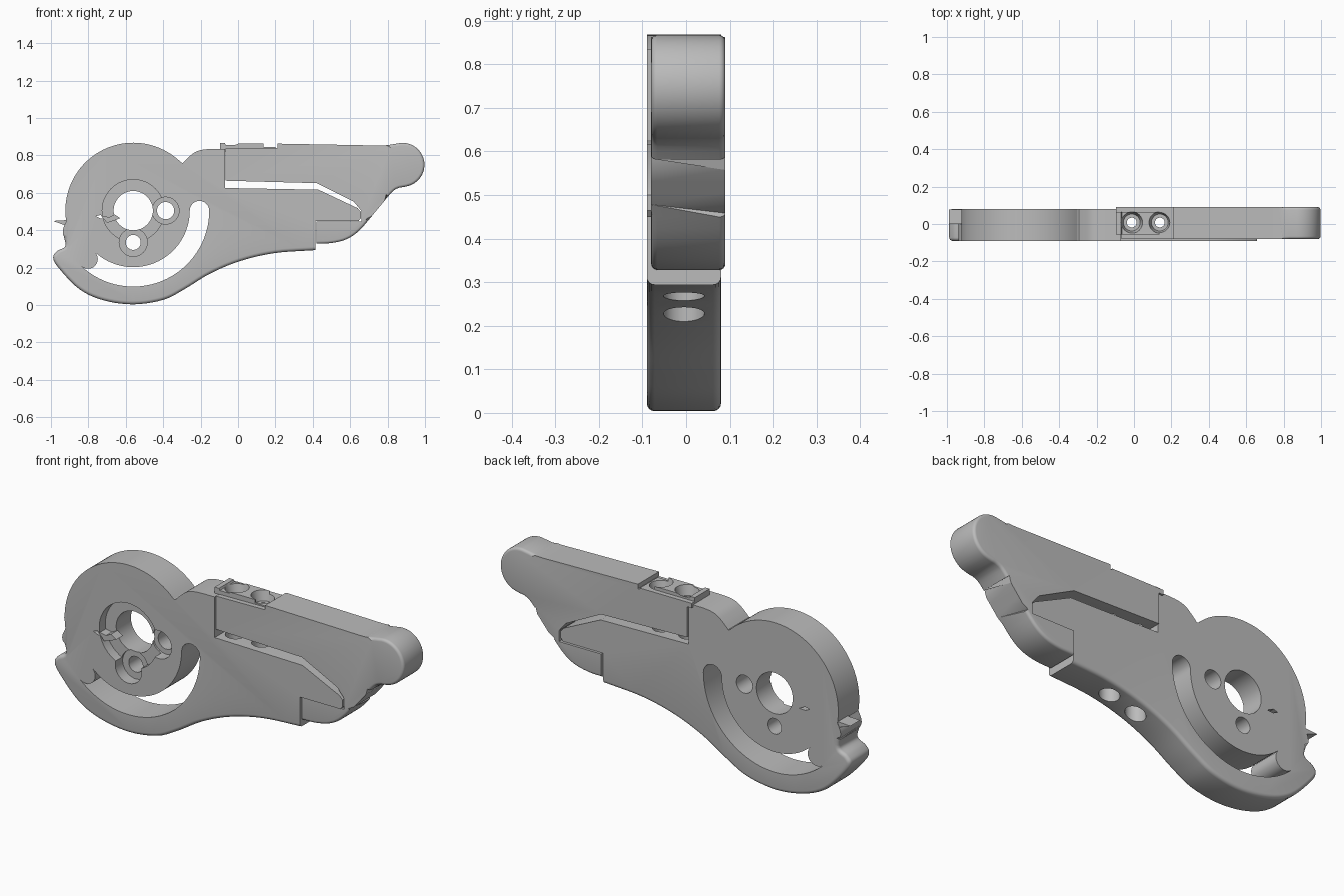
import bpy, bmesh, math
from mathutils import Matrix, Vector

old = bpy.data.objects.get("Cube")
if old:
    bpy.data.objects.remove(old, do_unlink=True)

grey = bpy.data.materials.new("plain grey")
grey.use_nodes = True
grey.diffuse_color = (0.5, 0.5, 0.5, 1)
grey.node_tree.nodes["Principled BSDF"].inputs["Base Color"].default_value = (0.5, 0.5, 0.5, 1)

HUB = (-0.56, 0.505)
BOLTS = (-0.012, 0.138)


def arc(center, radius, start, end, steps):
    """Points on an arc in the x-z plane, angles in degrees."""
    out = []
    for i in range(steps + 1):
        a = math.radians(start + (end - start) * i / steps)
        out.append((center[0] + radius * math.cos(a), center[1] + radius * math.sin(a)))
    return out


def circle(center, radius, steps=48):
    return arc(center, radius, 0, 360, steps)[:-1]


def curve(points, steps=5):
    """Smooth curve through the given points."""
    p = [Vector(q) for q in points]
    p = [p[0] * 2 - p[1]] + p + [p[-1] * 2 - p[-2]]
    out = []
    for a, b, c, d in zip(p, p[1:], p[2:], p[3:]):
        for i in range(steps):
            t = i / steps
            v = b * 2 + (c - a) * t + (a * 2 - b * 5 + c * 4 - d) * t**2 + (b * 3 - a - c * 3 + d) * t**3
            out.append(tuple(v / 2))
    return out + [tuple(points[-1])]


def finish(name, bm):
    bmesh.ops.recalc_face_normals(bm, faces=bm.faces)
    mesh = bpy.data.meshes.new(name)
    bm.to_mesh(mesh)
    bm.free()
    mesh.materials.append(grey)
    obj = bpy.data.objects.new(name, mesh)
    bpy.context.collection.objects.link(obj)
    return obj


def prism(name, outline, y0, y1, rounded=None, size=0.018):
    """Extrude an x-z outline along y and round the rim edges picked by a rule."""
    bm = bmesh.new()
    face = bm.faces.new([bm.verts.new((x, y0, z)) for x, z in outline])
    ext = bmesh.ops.extrude_face_region(bm, geom=[face])
    moved = [g for g in ext["geom"] if isinstance(g, bmesh.types.BMVert)]
    bmesh.ops.translate(bm, verts=moved, vec=(0, y1 - y0, 0))
    bmesh.ops.recalc_face_normals(bm, faces=bm.faces)
    if rounded:
        rim = []
        for e in bm.edges:
            a, b = e.verts
            mid = (a.co + b.co) / 2
            if abs(a.co.y - b.co.y) < 1e-5 and rounded(mid.x, mid.z):
                rim.append(e)
        bmesh.ops.bevel(bm, geom=rim, offset=size, segments=4, profile=0.5, affect='EDGES')
    return finish(name, bm)


def rod(name, x, y, z0, z1, r0, r1=None):
    """Upright cylinder or cone."""
    bm = bmesh.new()
    bmesh.ops.create_cone(bm, cap_ends=True, segments=32, radius1=r0, radius2=r1 or r0, depth=z1 - z0,
                          matrix=Matrix.Translation((x, y, (z0 + z1) / 2)))
    return finish(name, bm)


def cut(obj, cutters):
    bpy.context.view_layer.objects.active = obj
    for c in cutters:
        mod = obj.modifiers.new("cut", 'BOOLEAN')
        mod.operation, mod.solver, mod.object = 'DIFFERENCE', 'EXACT', c
        bpy.ops.object.modifier_apply(modifier=mod.name)
        bpy.data.objects.remove(c, do_unlink=True)


# Body: hub disc, hooked tail, curved belly and the tongue under the arm
belly = curve([(-0.918, 0.448), (-0.937, 0.395), (-0.922, 0.318), (-0.965, 0.29), (-0.988, 0.255),
               (-0.96, 0.2), (-0.848, 0.085), (-0.72, 0.026), (-0.56, 0.004), (-0.4, 0.028),
               (-0.286, 0.085), (-0.15, 0.168), (0.01, 0.235), (0.195, 0.278), (0.415, 0.294)])
neck = curve([(-0.07, 0.835), (-0.17, 0.833), (-0.225, 0.82), (-0.265, 0.79), (-0.295, 0.76)], 4)
tongue = [(0.415, 0.45), (0.645, 0.45), (0.657, 0.465), (0.657, 0.5), (0.64, 0.518), (0.43, 0.617), (-0.07, 0.626)]
body = prism("body", arc(HUB, 0.363, 45, 188, 48) + belly + tongue + neck, -0.09, 0.08,
             lambda x, z: z < 0.36 and x < 0.41)

# Arm: long upper bar with a round end and a step that hooks below the tongue
heel = curve([(0.42, 0.328), (0.5, 0.332), (0.58, 0.352), (0.65, 0.4), (0.74, 0.505),
              (0.82, 0.6), (0.855, 0.625), (0.89, 0.632)], 4)
arm_shape = heel + arc((0.88, 0.75), 0.117, -78, 95, 24)
arm_shape += curve([(0.83, 0.86), (0.77, 0.853), (0.65, 0.855)], 3)
arm_shape += [(0.21, 0.863), (0.21, 0.84), (-0.068, 0.836), (-0.068, 0.665), (0.42, 0.652),
              (0.62, 0.552), (0.659, 0.505), (0.659, 0.448), (0.42, 0.448)]
arm = prism("arm", arm_shape, -0.08, 0.09, lambda x, z: (x > 0.8 or z < 0.44) and x > 0.43, 0.014)

# Raised bolt seat on top of the arm
seat = prism("bolt_seat", [(-0.095, 0.822), (0.135, 0.822), (0.135, 0.863), (0.0, 0.863), (-0.015, 0.856),
                           (-0.065, 0.856), (-0.07, 0.866), (-0.095, 0.866)], -0.055, 0.065)
ledge = prism("bolt_ledge", [(-0.095, 0.822), (0.2, 0.822), (0.2, 0.846), (-0.095, 0.846)], -0.055, 0.09)

# Curved slot and the round openings of the hub
slot = (arc(HUB, 0.406, 227, 360, 48) + arc((HUB[0] + 0.354, HUB[1]), 0.052, 0, 180, 12)[1:-1]
        + arc(HUB, 0.302, 360, 227, 48))
a = math.radians(227)
slot += arc((HUB[0] + 0.354 * math.cos(a), HUB[1] + 0.354 * math.sin(a)), 0.052, 47, -133, 12)[1:-1][::1]
cutters = [prism("slot_cut", slot, -0.2, 0.2),
           prism("recess_cut", circle(HUB, 0.166), -0.2, -0.04),
           prism("bore_cut", circle(HUB, 0.105), -0.2, 0.2),
           prism("slit_cut", [(-0.76, 0.475), (-0.735, 0.482), (-0.7, 0.465), (-0.735, 0.463)], -0.2, 0.2)]
for center, hole, sink in (((-0.387, 0.505), 0.046, 0.072), ((-0.56, 0.335), 0.04, 0.075)):
    cutters.append(prism("sink_cut", circle(center, sink), -0.2, -0.03))
    cutters.append(prism("hole_cut", circle(center, hole), -0.2, 0.2))
cutters += [rod("bolt_cut", x, -0.005, 0.1, 0.7, 0.047) for x in BOLTS]
cut(body, cutters)

# Bolt holes with flared seats, through the arm and the seat
for obj in (arm, seat, ledge):
    cut(obj, [rod("bolt_cut", x, 0.008, 0.5, 1.0, 0.026) for x in BOLTS]
        + [rod("flare_cut", x, 0.008, 0.812, 0.88, 0.045, 0.062) for x in BOLTS])

# Small fin across the hub recess and the spur at the back of the disc
fin = prism("hub_fin", [(-0.735, 0.48), (-0.69, 0.47), (-0.66, 0.485), (-0.63, 0.465), (-0.66, 0.452),
                        (-0.7, 0.44)], -0.088, -0.035)
spur = prism("spur", [(-0.99, 0.45), (-0.905, 0.455), (-0.905, 0.415), (-0.935, 0.43)], 0.0, 0.078)

# Smooth curved walls, keep crisp rims
for obj in (body, arm, seat, ledge, fin, spur):
    bpy.ops.object.select_all(action='DESELECT')
    obj.select_set(True)
    bpy.context.view_layer.objects.active = obj
    bpy.ops.object.shade_smooth_by_angle(angle=math.radians(32))
